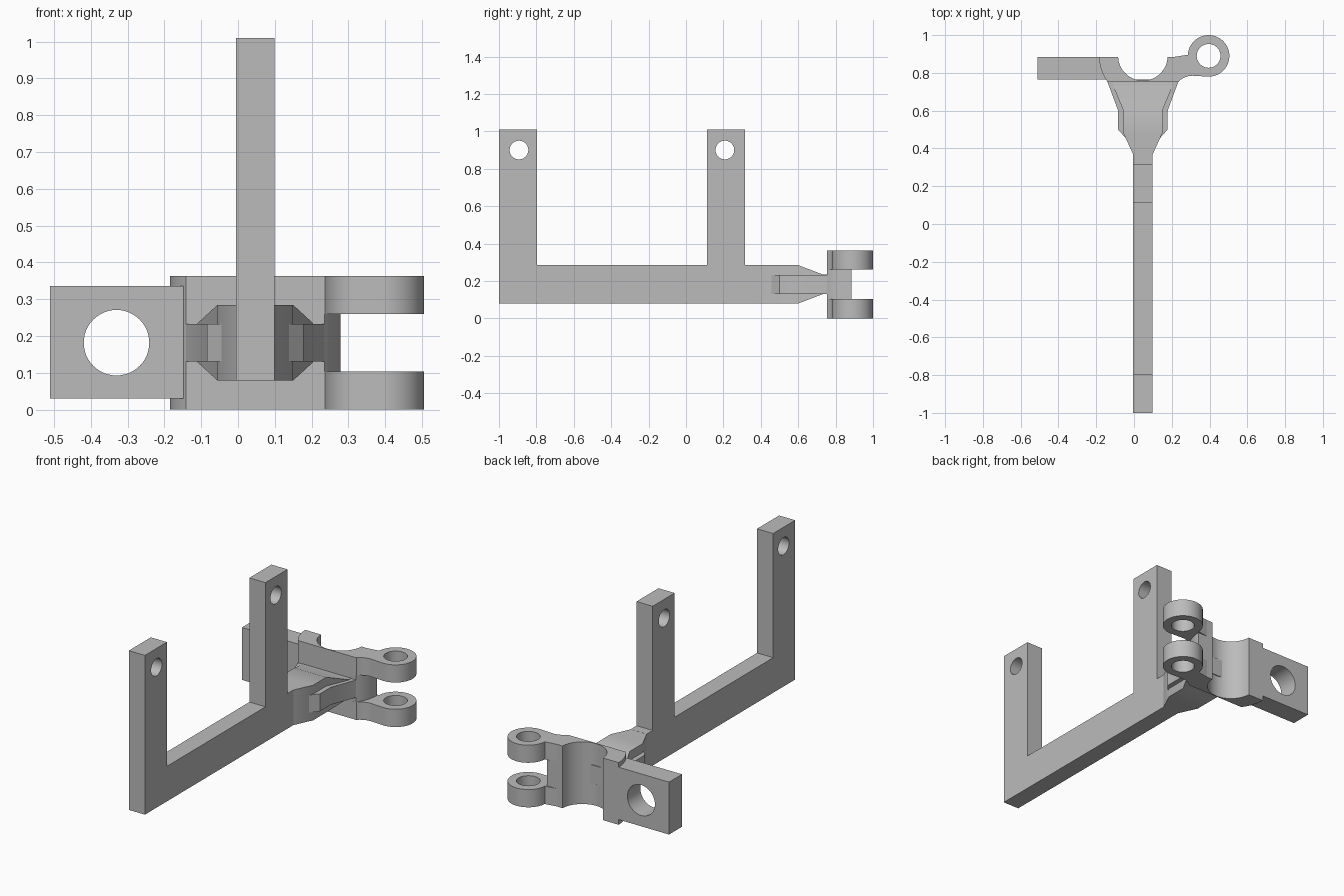
import bpy, bmesh, math
from mathutils import Vector

cube = bpy.data.objects.get("Cube")
if cube:
    bpy.data.objects.remove(cube)

grey = bpy.data.materials.new("plain_grey")
grey.use_nodes = True
colour = (0.5, 0.5, 0.5, 1)
grey.diffuse_color = colour
grey.node_tree.nodes["Principled BSDF"].inputs["Base Color"].default_value = colour

CX, CZ = 0.047, 0.182      # centre line of beam and neck
RING = (0.395, 0.89)       # hinge axis
BORE = (CX, 0.89)          # clamp axis


def finish(name, bm):
    bmesh.ops.recalc_face_normals(bm, faces=bm.faces)
    mesh = bpy.data.meshes.new(name)
    bm.to_mesh(mesh)
    bm.free()
    mesh.materials.append(grey)
    obj = bpy.data.objects.new(name, mesh)
    bpy.context.collection.objects.link(obj)
    return obj


def prism(name, points, axis, low, high):
    """Extrude a closed outline along x (outline in y, z) or z (outline in x, y)."""
    bm = bmesh.new()
    place = (lambda a, b: (low, a, b)) if axis == "x" else (lambda a, b: (a, b, low))
    face = bm.faces.new([bm.verts.new(place(a, b)) for a, b in points])
    step = Vector((high - low, 0, 0)) if axis == "x" else Vector((0, 0, high - low))
    new = bmesh.ops.extrude_face_region(bm, geom=[face])["geom"]
    bmesh.ops.translate(bm, vec=step, verts=[v for v in new if isinstance(v, bmesh.types.BMVert)])
    return finish(name, bm)


def box(name, x0, x1, y0, y1, z0, z1):
    return prism(name, [(x0, y0), (x1, y0), (x1, y1), (x0, y1)], "z", z0, z1)


def arc(centre, radius, start, end, steps=24):
    angles = [math.radians(start + (end - start) * i / steps) for i in range(steps + 1)]
    return [(centre[0] + radius * math.cos(a), centre[1] + radius * math.sin(a)) for a in angles]


def drill(obj, centre, radius, axis):
    """Cut a round hole through an object along the given axis."""
    bpy.ops.mesh.primitive_cylinder_add(vertices=48, radius=radius, depth=1, location=centre)
    cutter = bpy.context.object
    cutter.name = "hole_cutter"
    if axis == "x":
        cutter.rotation_euler.y = math.pi / 2
    elif axis == "y":
        cutter.rotation_euler.x = math.pi / 2
    cutter.hide_render = True
    mod = obj.modifiers.new("hole", "BOOLEAN")
    mod.operation, mod.solver, mod.object = "DIFFERENCE", "EXACT", cutter
    bpy.context.view_layer.objects.active = obj
    bpy.ops.object.modifier_apply(modifier=mod.name)
    bpy.data.objects.remove(cutter)


def loft(name, sections):
    """Join rectangles given as (y, half width, half height) along the centre line."""
    bm = bmesh.new()
    rings = []
    for y, w, h in sections:
        rings.append([bm.verts.new((CX + sx * w, y, CZ + sz * h))
                      for sx, sz in ((-1, -1), (1, -1), (1, 1), (-1, 1))])
    for a, b in zip(rings, rings[1:]):
        for i in range(4):
            j = (i + 1) % 4
            bm.faces.new((a[i], a[j], b[j], b[i]))
    bm.faces.new(rings[0])
    bm.faces.new(rings[-1])
    return finish(name, bm)


# Beam with two upright posts
frame = prism("beam_and_posts", [
    (-1, 0.08), (0.37, 0.08), (0.37, 0.285), (0.315, 0.285), (0.315, 1.01), (0.112, 1.01),
    (0.112, 0.285), (-0.797, 0.285), (-0.797, 1.01), (-1, 1.01)], "x", -0.005, 0.099)
for y in (-0.893, 0.208):
    drill(frame, (CX, y, 0.9), 0.05, "x")

# Neck between the beam and the clamp, with a thinner side web
neck = loft("neck", [(0.37, 0.052, 0.1025), (0.48, 0.103, 0.1025), (0.6, 0.103, 0.1025),
                     (0.73, 0.157, 0.053), (0.765, 0.157, 0.053)])
web = loft("neck_web", [(0.42, 0.06, 0.051), (0.5, 0.131, 0.051),
                        (0.6, 0.131, 0.051), (0.765, 0.192, 0.051)])

# Half-round clamp body: outer arcs, flat front, bore at the back
dip = 0.005 / 0.13
clamp = prism("clamp_body",
              arc(BORE, 0.232, 181.2, 216, 12) + arc(BORE, 0.232, 324, 358.8, 12)
              + arc(BORE, 0.131, 360 - math.degrees(dip), 180 + math.degrees(dip), 32),
              "z", 0, 0.363)

# Side plate with a round hole
plate = box("side_plate", -0.51, -0.145, 0.765, 0.885, 0.03, 0.336)
drill(plate, (-0.33, 0.45 + 0.375, CZ), 0.089, "y")

# Upper and lower hinge lugs
fillet = [(x, y) for x, y in arc((0.31, 0.68), 0.105, 135, 90, 10)]
for name, z0, z1 in (("lower_lug", 0, 0.104), ("upper_lug", 0.26, 0.363)):
    lug = prism(name, [(0.215, 0.885), (0.215, 0.753)] + fillet
                + arc(RING, 0.11, -90, 177, 44), "z", z0, z1)
    drill(lug, (*RING, (z0 + z1) / 2), 0.063, "z")

# Smooth the round faces, keep the edges crisp
bpy.ops.object.select_all(action="DESELECT")
for obj in bpy.context.scene.objects:
    if obj.type == "MESH" and obj.data.materials and obj.data.materials[0] == grey:
        obj.select_set(True)
        bpy.context.view_layer.objects.active = obj
bpy.ops.object.shade_smooth_by_angle(angle=math.radians(25))
